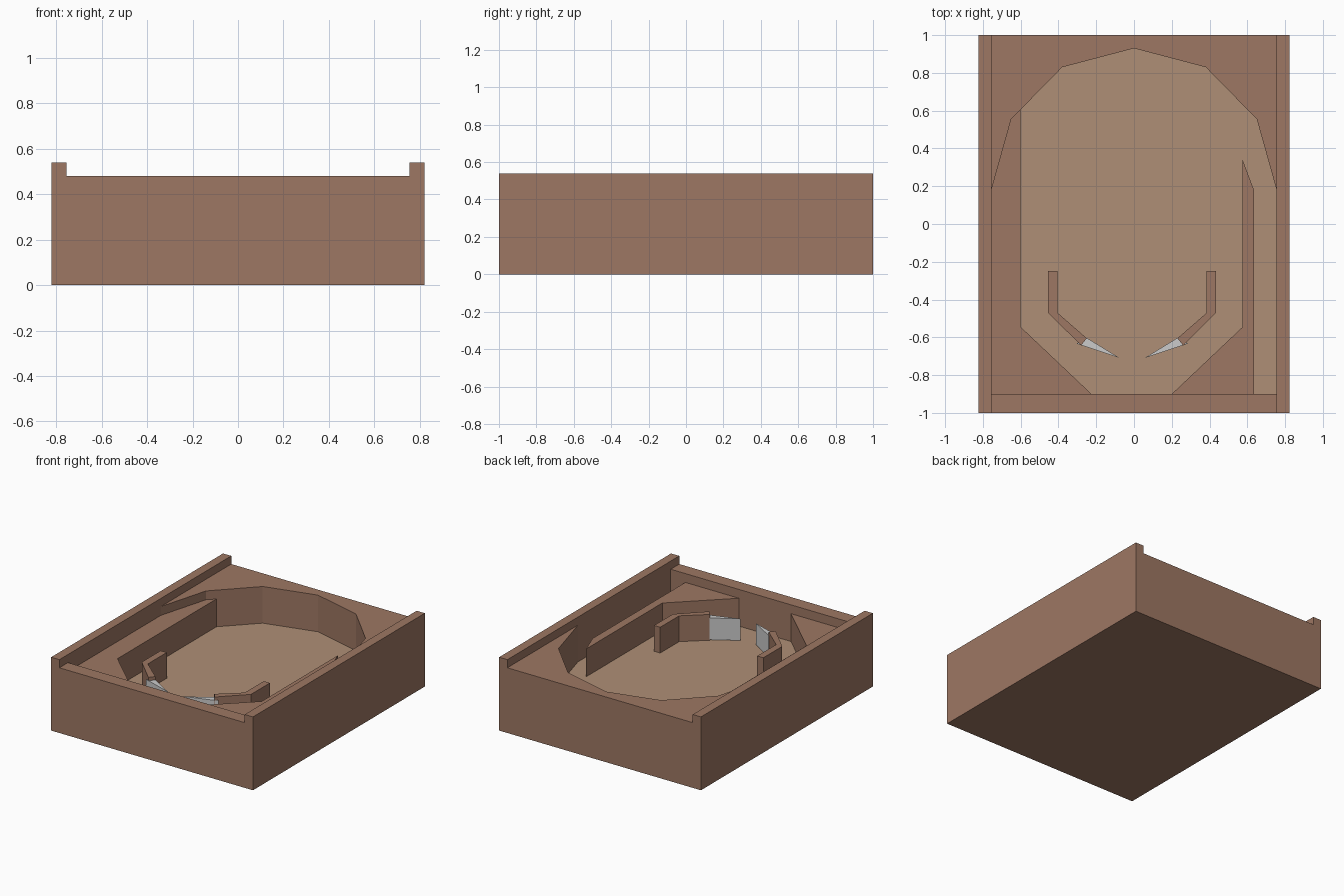
import bpy, bmesh

if "Cube" in bpy.data.objects:
    bpy.data.objects.remove(bpy.data.objects["Cube"])

FLOOR = 0.21      # playfield level
GUIDE_TOP = 0.415


def material(name, rgb):
    m = bpy.data.materials.new(name)
    m.diffuse_color = (*rgb, 1)
    m.use_nodes = True
    m.node_tree.nodes["Principled BSDF"].inputs["Base Color"].default_value = m.diffuse_color
    return m


brown = material("brown_wood", (0.34, 0.185, 0.125))
tan = material("tan_wood", (0.43, 0.275, 0.18))


def prism(name, outline, z0, z1, mat=None):
    """Extrude a plan outline from z0 to z1."""
    bm = bmesh.new()
    face = bm.faces.new([bm.verts.new((x, y, z0)) for x, y in outline])
    ext = bmesh.ops.extrude_face_region(bm, geom=[face])
    for v in ext["geom"]:
        if isinstance(v, bmesh.types.BMVert):
            v.co.z = z1
    bmesh.ops.recalc_face_normals(bm, faces=bm.faces[:])
    mesh = bpy.data.meshes.new(name)
    bm.to_mesh(mesh)
    bm.free()
    ob = bpy.data.objects.new(name, mesh)
    bpy.context.collection.objects.link(ob)
    if mat:
        mesh.materials.append(mat)
    return ob


def rect(x, y0, y1):
    return [(-x, y0), (x, y0), (x, y1), (-x, y1)]


def carve(target, cutter):
    mod = target.modifiers.new("carve", 'BOOLEAN')
    mod.operation = 'DIFFERENCE'
    mod.solver = 'EXACT'
    mod.object = cutter
    bpy.context.view_layer.objects.active = target
    bpy.ops.object.modifier_apply(modifier=mod.name)
    bpy.data.objects.remove(cutter)


def flip(outline, axis=-0.01):
    return [(2 * axis - x, y) for x, y in reversed(outline)]


# Cabinet: block with a slot between the side rails and an arched well
well = [(-0.755, -0.9), (0.755, -0.9), (0.755, 0.18), (0.65, 0.555), (0.38, 0.83),
        (0, 0.93), (-0.38, 0.83), (-0.65, 0.555), (-0.755, 0.18)]
cabinet = prism("cabinet", rect(0.822, -1, 1), 0, 0.54, brown)
carve(cabinet, prism("slot_cutter", rect(0.755, -1.2, 1.2), 0.48, 0.8))
carve(cabinet, prism("well_cutter", well, FLOOR - 0.005, 0.7))

# Playfield floor
prism("playfield", well, FLOOR - 0.005, FLOOR, tan)

# Side guides: left one against the rail, right one leaving a launch lane
prism("left_guide", [(-0.755, -0.9), (-0.225, -0.9), (-0.6, -0.545), (-0.6, 0.605),
                     (-0.65, 0.555), (-0.755, 0.18)], FLOOR, GUIDE_TOP, brown)
prism("right_guide", [(0.2, -0.9), (0.635, -0.9), (0.635, 0.18), (0.575, 0.34),
                      (0.575, -0.545)], FLOOR, GUIDE_TOP, brown)

# Bent lane dividers and flippers, mirrored
divider = [(-0.455, -0.25), (-0.455, -0.47), (-0.28, -0.643), (-0.25, -0.605),
           (-0.405, -0.47), (-0.405, -0.25)]
flipper = [(-0.305, -0.633), (-0.075, -0.71), (-0.25, -0.603)]
for side, f in (("left", lambda o: o), ("right", flip)):
    prism(side + "_lane_divider", f(divider), FLOOR, 0.40, brown)
    prism(side + "_flipper", f(flipper), FLOOR + 0.005, 0.375)
